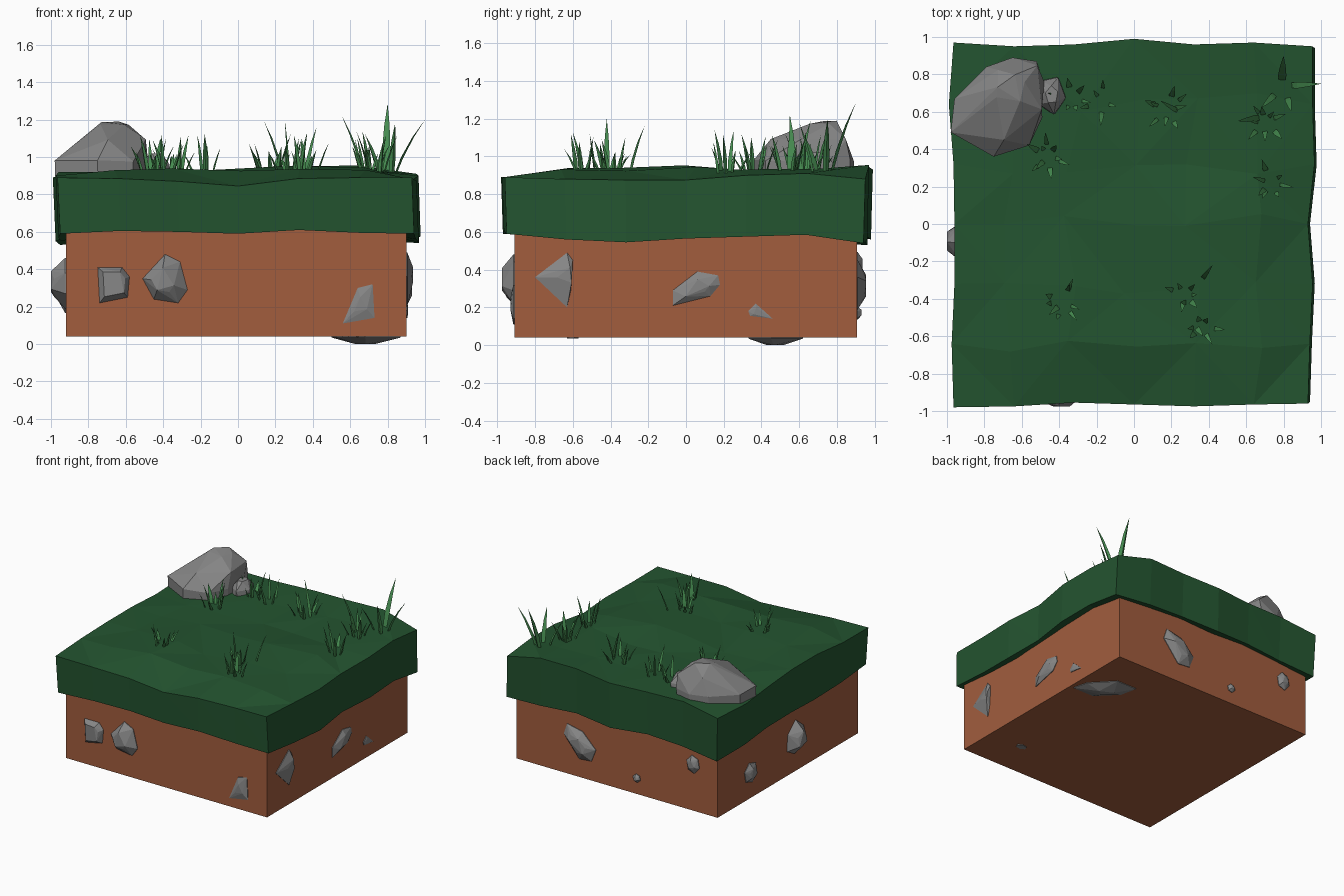
import bpy, bmesh, math, random
from mathutils import Vector

if "Cube" in bpy.data.objects:
    bpy.data.objects.remove(bpy.data.objects["Cube"])

random.seed(7)


def material(name, rgb):
    m = bpy.data.materials.new(name)
    m.diffuse_color = (*rgb, 1)
    m.use_nodes = True
    m.node_tree.nodes["Principled BSDF"].inputs["Base Color"].default_value = m.diffuse_color
    return m


TURF = material("dark green turf", (0.017, 0.088, 0.029))
BLADE = material("light green grass", (0.06, 0.26, 0.08))
DIRT = material("brown dirt", (0.36, 0.11, 0.048))
STONE = material("grey stone", (0.24, 0.24, 0.24))


def finish(name, bm, mat):
    bmesh.ops.recalc_face_normals(bm, faces=bm.faces[:])
    me = bpy.data.meshes.new(name)
    bm.to_mesh(me)
    bm.free()
    me.materials.append(mat)
    ob = bpy.data.objects.new(name, me)
    bpy.context.collection.objects.link(ob)
    return ob


def hull(name, pts, mat):
    """Faceted rock from the convex hull of some points."""
    bm = bmesh.new()
    for p in pts:
        bm.verts.new(p)
    res = bmesh.ops.convex_hull(bm, input=bm.verts[:])
    junk = {v for v in res["geom_interior"] + res["geom_unused"]
            if isinstance(v, bmesh.types.BMVert)}
    bmesh.ops.delete(bm, geom=list(junk), context='VERTS')
    bmesh.ops.dissolve_limit(bm, angle_limit=math.radians(6),
                             verts=bm.verts[:], edges=bm.edges[:])
    return finish(name, bm, mat)


# Dirt block
X0, X1, Y0, Y1 = -0.92, 0.90, -0.91, 0.905
hull("dirt_block", [(x, y, z) for x in (X0, X1) for y in (Y0, Y1)
                    for z in (0.04, 0.7)], DIRT)

# Turf slab: per side, outline offset, rim height and hem height at 7 stations
N = 6
T = [-0.96 + 1.92 * i / N for i in range(N + 1)]
SIDES = {
    "front": ([-.98, -.975, -.955, -.965, -.975, -.965, -.96],
              [.89, .885, .87, .845, .885, .89, .89],
              [.59, .605, .60, .59, .61, .595, .59]),
    "right": ([.93, .94, .955, .93, .965, .955, .955],
              [.90, .88, .875, .875, .90, .91, .88],
              [.59, .56, .545, .565, .575, .585, .54]),
    "back": ([.97, .95, .96, .99, .96, .97, .95],
             [.89, .935, .93, .93, .95, .955, .88],
             [.53, .56, .58, .56, .58, .56, .54]),
    "left": ([-.965, -.975, -.96, -.96, -.965, -.99, -.965],
             [.89, .90, .92, .92, .90, .89, .89],
             [.59, .57, .55, .56, .56, .55, .53]),
}


def rim(i, j):
    """Rim point and hem height of a border grid vertex."""
    x, y = T[i], T[j]
    if i in (0, N):
        s = SIDES["left" if i == 0 else "right"]
        x, z, h = s[0][j], s[1][j], s[2][j]
    if j in (0, N):
        s = SIDES["front" if j == 0 else "back"]
        y, z, h = s[0][i], s[1][i], s[2][i]
    return x, y, z, h


bm = bmesh.new()
grid, hems = {}, {}
for i in range(N + 1):
    for j in range(N + 1):
        if i in (0, N) or j in (0, N):
            x, y, z, hems[i, j] = rim(i, j)
        else:
            x = T[i] + random.uniform(-.06, .06)
            y = T[j] + random.uniform(-.06, .06)
            z = 0.925 + random.uniform(-.015, .015) + (.02 if j == 3 and i > 2 else 0)
        grid[i, j] = bm.verts.new((x, y, z))
for i in range(N):
    for j in range(N):
        a, b, c, d = grid[i, j], grid[i + 1, j], grid[i + 1, j + 1], grid[i, j + 1]
        if (i + j) % 2:
            bm.faces.new((a, b, c)), bm.faces.new((a, c, d))
        else:
            bm.faces.new((a, b, d)), bm.faces.new((b, c, d))
loop = ([(i, 0) for i in range(N)] + [(N, j) for j in range(N)] +
        [(i, N) for i in range(N, 0, -1)] + [(0, j) for j in range(N, 0, -1)])
top = [grid[k] for k in loop]
hem, inner = [], []
for k, v in zip(loop, top):
    sx = 1.012 if v.co.x > 0 else 0.985
    hem.append(bm.verts.new((v.co.x * sx, v.co.y * 0.99, hems[k])))
    inner.append(bm.verts.new((v.co.x * 0.9, v.co.y * 0.9, hems[k] + 0.02)))
M = len(loop)
for k in range(M):
    n = (k + 1) % M
    bm.faces.new((top[k], hem[k], hem[n]))
    bm.faces.new((top[k], hem[n], top[n]))
    bm.faces.new((hem[k], inner[k], inner[n], hem[n]))
bm.faces.new(inner)
finish("turf", bm, TURF)

# Boulder and its small neighbour
ring = [(-.96, .67), (-.79, .84), (-.65, .89), (-.52, .87), (-.48, .76),
        (-.49, .57), (-.56, .42), (-.75, .36), (-.98, .49)]
levels = [(.84, .98, -.73, .63), (.98, 1.0, -.73, .63),
          (1.10, .78, -.68, .66), (1.185, .3, -.66, .72)]
pts = []
for n, (z, s, cx, cy) in enumerate(levels):
    for k, (x, y) in enumerate(ring):
        if n < 2 or (k + n) % 2:
            pts.append((cx + (x + .73) * s, cy + (y - .63) * s,
                        z + random.uniform(-.015, .005)))
hull("boulder", pts, STONE)
pts = [(-.44 + r * math.cos(a), .69 + 1.4 * r * math.sin(a), z)
       for z, r in ((.86, .07), (.96, .075), (1.02, .035))
       for a in [z * 9 + k * math.tau / 5 for k in range(5)]]
hull("small_rock", pts, STONE)

# Stones set into the dirt: outline on the wall, depth it sticks out
WALL = {
    "front": lambda u, v, d: (u, Y0 - d, v),
    "right": lambda u, v, d: (X1 + d, u, v),
    "back": lambda u, v, d: (u, Y1 + d, v),
    "left": lambda u, v, d: (X0 - d, u, v),
    "bottom": lambda u, v, d: (u, v, 0.04 - d),
}


def oval(u, v, w, h, n=6, turn=0.3):
    return [(u + w / 2 * math.cos(turn + k * math.tau / n),
             v + h / 2 * math.sin(turn + k * math.tau / n)) for k in range(n)]


def wall_stone(name, wall, outline, depth, scale=0.5, shift=(0, 0)):
    f = WALL[wall]
    cu = sum(p[0] for p in outline) / len(outline)
    cv = sum(p[1] for p in outline) / len(outline)
    pts = []
    for k, (u, v) in enumerate(outline):
        pts += [f(u, v, -.05), f(u, v, .005)]
        pts.append(f(cu + shift[0] + (u - cu) * scale, cv + shift[1] + (v - cv) * scale,
                     depth * (1 if k % 2 else .8)))
    hull(name, pts, STONE)


wall_stone("front_stone_1", "front", [(-.75, .41), (-.62, .41), (-.58, .36),
                                      (-.59, .25), (-.74, .22)], .05, .7)
wall_stone("front_stone_2", "front", [(-.51, .35), (-.39, .48), (-.31, .44), (-.27, .29),
                                      (-.32, .22), (-.45, .24)], .065, .5, (-.02, 0))
wall_stone("front_stone_3", "front", [(.56, .11), (.64, .3), (.72, .32), (.73, .14)], .02, .4)
wall_stone("right_stone_1", "right", [(-.80, .36), (-.63, .49), (-.60, .45),
                                      (-.61, .29), (-.63, .2)], .036, .4, (.03, 0))
wall_stone("right_stone_2", "right", [(-.07, .29), (.06, .39), (.17, .37), (.18, .32),
                                      (.13, .26), (-.07, .21)], .03, .5)
wall_stone("right_stone_3", "right", [(.33, .18), (.37, .22), (.46, .14), (.34, .155)], .01)
wall_stone("left_stone_1", "left", [(-.2, .38), (-.1, .46), (0, .37), (.01, .24),
                                    (-.08, .19), (-.19, .27)], .08)
wall_stone("left_stone_2", "left", oval(.48, .25, .17, .17), .035)
wall_stone("back_stone_1", "back", [(.18, .3), (.22, .2), (.33, .19), (.47, .36),
                                    (.44, .45), (.3, .42)], .05)
wall_stone("back_stone_2", "back", oval(-.19, .17, .07, .07), .025)
wall_stone("back_stone_3", "back", oval(-.70, .42, .12, .15), .03)
wall_stone("bottom_stone", "bottom", [(.87, .33), (.84, .45), (.68, .62), (.5, .62),
                                      (.53, .48), (.68, .33)], .04, .3)
wall_stone("bottom_pebble", "bottom", oval(.6, -.6, .09, .06), .006)


# Grass blades: tapered, bent three-sided spikes
def blade(bm, base, tip, width):
    base, tip = Vector(base), Vector(tip)
    lean = tip - base
    mid = base + lean * 0.5 - Vector((lean.x, lean.y, 0)) * 0.22
    out = Vector((lean.x, lean.y, 0)).normalized()
    side = Vector((-out.y, out.x, 0))
    rings = []
    for t, w in ((0, .75), (.35, 1), (.7, .65)):
        p = base * (1 - t) ** 2 + mid * 2 * t * (1 - t) + tip * t * t
        r = width * w / 2
        rings.append([bm.verts.new(p + q) for q in
                      (side * r, -side * r, out * r * .7)])
    end = bm.verts.new(tip)
    for k in range(3):
        n = (k + 1) % 3
        for a, b in zip(rings, rings[1:]):
            bm.faces.new((a[k], a[n], b[n], b[k]))
        bm.faces.new((rings[-1][k], rings[-1][n], end))


# Tufts: centre x, y, tallest tip, blade count
TUFTS = [(-.33, .67, 1.12, 7), (-.17, .65, 1.14, 5), (-.46, .36, 1.13, 9),
         (.18, .61, 1.13, 8), (.70, .55, 1.13, 8), (.73, .22, 1.14, 7),
         (-.38, -.42, 1.14, 8), (.27, -.38, 1.13, 6), (.36, -.55, 1.12, 6)]
for n, (cx, cy, h, count) in enumerate(TUFTS):
    bm = bmesh.new()
    for k in range(count):
        a = k * math.tau / count + random.uniform(-.4, .4)
        r = random.uniform(.02, .07)
        x, y = cx + r * math.cos(a), cy + r * math.sin(a)
        l = random.uniform(.03, .08)
        blade(bm, (x, y, .90), (x + l * math.cos(a), y + l * math.sin(a),
                                random.uniform(1.0, h)), random.uniform(.02, .032))
    finish(f"grass_tuft_{n + 1}", bm, BLADE)

# Tall blades
bm = bmesh.new()
for base, tip, w in (((.79, .76), (.80, .90, 1.285), .045), ((.83, .74), (1.0, .75, 1.2), .035),
                     ((.76, .70), (.68, .62, 1.12), .035), ((.82, .68), (.84, .60, 1.18), .035),
                     ((.68, .57), (.555, .55, 1.22), .035), ((.24, .6), (.14, .66, 1.19), .025),
                     ((.28, -.42), (.25, -.42, 1.2), .03), ((.33, -.55), (.37, -.6, 1.13), .03),
                     ((.36, -.3), (.42, -.22, 1.16), .025)):
    blade(bm, (*base, .89), tip, w)
finish("tall_grass", bm, BLADE)
